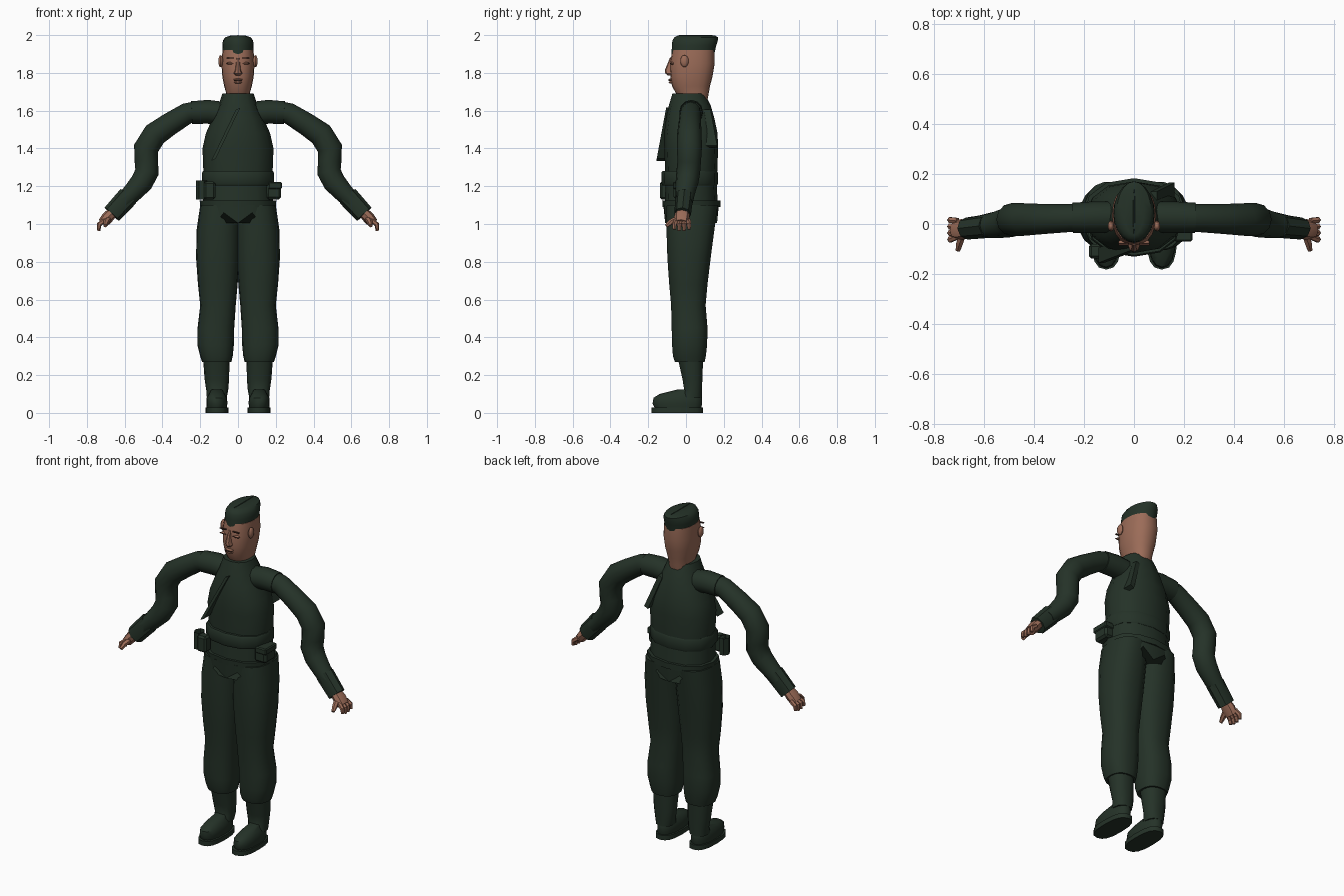
import bpy, bmesh, math
from mathutils import Vector, Matrix

if "Cube" in bpy.data.objects:
    bpy.data.objects.remove(bpy.data.objects["Cube"])


def material(name, rgb):
    m = bpy.data.materials.new(name)
    m.use_nodes = True
    m.diffuse_color = (*rgb, 1)
    m.node_tree.nodes["Principled BSDF"].inputs["Base Color"].default_value = (*rgb, 1)
    return m


GREEN = material("dark green cloth", (0.018, 0.032, 0.021))
SKIN = material("brown skin", (0.33, 0.15, 0.098))
DARK = material("dark brown", (0.05, 0.022, 0.015))


def finish(name, bm, mat, angle=40):
    bmesh.ops.recalc_face_normals(bm, faces=bm.faces)
    me = bpy.data.meshes.new(name)
    bm.to_mesh(me)
    bm.free()
    me.materials.append(mat)
    ob = bpy.data.objects.new(name, me)
    bpy.context.collection.objects.link(ob)
    bpy.ops.object.select_all(action="DESELECT")
    ob.select_set(True)
    bpy.context.view_layer.objects.active = ob
    bpy.ops.object.shade_smooth_by_angle(angle=math.radians(angle))
    return ob


def skin_rings(name, rings, mat, cap=True, angle=40):
    """Bridge equal rings of points into a closed skin."""
    bm = bmesh.new()
    vs = [[bm.verts.new(p) for p in r] for r in rings]
    n = len(vs[0])
    for a, b in zip(vs, vs[1:]):
        for i in range(n):
            j = (i + 1) % n
            bm.faces.new((a[i], a[j], b[j], b[i]))
    if cap:
        bm.faces.new(vs[0])
        bm.faces.new(vs[-1])
    return finish(name, bm, mat, angle)


def squircle(t, p):
    c, s = math.cos(t), math.sin(t)
    return (math.copysign(abs(c) ** (2 / p), c), math.copysign(abs(s) ** (2 / p), s))


def stack(name, rows, mat, sides=16, p=2.3, cap=True, angle=40):
    """Horizontal sections: z, x low, x high, y low, y high."""
    rings = []
    for z, x0, x1, y0, y1 in rows:
        ring = []
        for i in range(sides):
            u, v = squircle(math.tau * i / sides, p)
            ring.append(((x0 + x1) / 2 + u * (x1 - x0) / 2, (y0 + y1) / 2 + v * (y1 - y0) / 2, z))
        rings.append(ring)
    return skin_rings(name, rings, mat, cap, angle)


def body(name, rows, mat, **kw):
    """Centred sections: z, half width, front, back."""
    return stack(name, [(z, -r, r, a, b) for z, r, a, b in rows], mat, **kw)


def tube(name, pts, mat, sides=12, flat=1.0):
    """Round limb through points (x, y, z, radius)."""
    P = [Vector(q[:3]) for q in pts]
    rings = []
    for i, c in enumerate(P):
        t = (P[min(i + 1, len(P) - 1)] - P[max(i - 1, 0)]).normalized()
        side = Vector((0, 1, 0)) if abs(t.y) < 0.9 else Vector((1, 0, 0))
        u = t.cross(side).normalized()
        v = t.cross(u)
        r = pts[i][3]
        rings.append([c + r * (u * math.cos(a) + v * flat * math.sin(a))
                      for a in (math.tau * k / sides for k in range(sides))])
    return skin_rings(name, rings, mat)


def ball(name, loc, size, mat, seg=10):
    bm = bmesh.new()
    bmesh.ops.create_uvsphere(bm, u_segments=seg, v_segments=seg - 2, radius=1,
                              matrix=Matrix.Translation(loc) @ Matrix.Diagonal((*size, 1)))
    return finish(name, bm, mat)


def box(name, lo, hi, mat, bevel=0.0):
    lo, hi = Vector(lo), Vector(hi)
    bm = bmesh.new()
    bmesh.ops.create_cube(bm, size=1, matrix=Matrix.Translation((lo + hi) / 2)
                          @ Matrix.Diagonal((*(hi - lo), 1)))
    if bevel:
        bmesh.ops.bevel(bm, geom=bm.edges[:], offset=bevel, segments=1, affect="EDGES")
    return finish(name, bm, mat, 30)


# Head and face
body("head", [(1.60, .055, .0, .10), (1.65, .06, -.03, .112), (1.69, .062, -.052, .12),
              (1.73, .073, -.074, .127), (1.78, .083, -.083, .14), (1.85, .088, -.085, .152),
              (1.92, .082, -.072, .15)], SKIN, sides=20)
stack("nose", [(1.785, -.012, .012, -.095, -.06), (1.798, -.023, .023, -.11, -.06),
               (1.815, -.015, .015, -.112, -.06), (1.88, -.008, .008, -.085, -.06)], SKIN, sides=8)
ball("upper_lip", (0, -.08, 1.764), (.026, .014, .006), SKIN)
ball("lower_lip", (0, -.079, 1.75), (.022, .013, .007), SKIN)
box("mouth_line", (-.022, -.0925, 1.756), (.022, -.086, 1.759), DARK)
for s, side in ((1, "left"), (-1, "right")):
    ball(f"{side}_ear", (s * .092, -.008, 1.862), (.013, .022, .032), SKIN)
    ball(f"{side}_eye", (s * .042, -.073, 1.85), (.02, .011, .007), SKIN)
    for kind, z, h in (("eyelid_line", 1.849, .003), ("eyebrow", 1.876, .005)):
        xs = sorted((s * .022, s * .062))
        box(f"{side}_{kind}", (xs[0], -.085, z), (xs[1], -.076, z + h), DARK)

# Soft cap with a centre fold
body("cap", [(1.90, .08, -.076, .15), (1.945, .083, -.075, .16), (1.97, .08, -.072, .168),
             (1.988, .068, -.062, .17), (1.997, .04, -.045, .155)], GREEN, sides=20, p=2)
body("cap_fold", [(1.99, .008, -.06, .15), (2.0, .002, -.035, .14)], GREEN, sides=8)

# Jacket, belt and hem
body("jacket", [(1.27, .183, -.11, .165), (1.40, .188, -.115, .17), (1.48, .17, -.116, .167),
                (1.56, .135, -.105, .15), (1.63, .102, -.09, .13), (1.69, .083, -.072, .10)],
     GREEN, sides=12)
body("jacket_waist", [(1.11, .185, -.112, .168), (1.22, .182, -.108, .162)], GREEN, sides=12)
body("belt", [(1.205, .186, -.125, .165), (1.215, .191, -.131, .17), (1.27, .191, -.131, .17),
              (1.28, .186, -.125, .165)], GREEN, sides=12)
body("jacket_hem", [(1.09, .2, -.123, .182), (1.125, .203, -.126, .183)], GREEN, sides=12)

# Pointed folds under the hem
rings = []
for z, grow in ((1.1, 0), (1.06, 0)):
    ring = []
    for i in range(20):
        u, v = squircle(math.tau * i / 20, 2.4)
        drop = 0 if z > 1.08 else .055 * (i % 2)
        k = 1.0 - drop * 1.2
        ring.append((u * .2 * k, .027 + v * .147 * k, z - drop))
    rings.append(ring)
skin_rings("hem_folds", rings, GREEN, angle=20)


# Diagonal shoulder strap, one length in front and one behind
def strap(name, top, bottom, depth):
    bm = bmesh.new()
    w = Vector((.012, 0, .006))
    d = Vector((0, depth, 0))
    ends = [[Vector(e) + w, Vector(e) - w, Vector(e) - w + d, Vector(e) + w + d]
            for e in (top, bottom)]
    bm.free()
    skin_rings(name, ends, GREEN, angle=20)


strap("front_strap", (0, -.105, 1.61), (-.13, -.155, 1.34), .06)
strap("back_strap", (.08, .13, 1.60), (.15, .165, 1.41), -.06)

# Belt pouches, with an open loop beside the right one
box("left_pouch", (.15, -.065, 1.13), (.228, .035, 1.22), GREEN, .012)
box("left_pouch_flap", (.16, -.07, 1.185), (.233, .04, 1.222), GREEN, .006)
box("right_pouch", (-.18, -.138, 1.13), (-.12, -.08, 1.225), GREEN, .01)
stack("right_open_loop", [(1.13, -.222, -.165, -.125, -.055), (1.23, -.222, -.165, -.125, -.055)],
      GREEN, sides=6, p=2, cap=False)

# Limbs, built for each side
LEG = [(.27, .035, .19, -.06, .10), (.30, .028, .20, -.07, .106), (.36, .022, .215, -.075, .113),
       (.45, .02, .214, -.077, .115), (.57, .012, .20, -.08, .105), (.68, .002, .212, -.09, .115),
       (.82, -.008, .222, -.10, .132), (.97, -.012, .219, -.105, .152), (1.1, -.012, .2, -.105, .17)]
SHAFT = [(.08, .06, .165, -.03, .085), (.12, .052, .168, -.01, .085), (.18, .047, .177, -.02, .088),
         (.29, .045, .185, -.045, .092)]
ARM = [(.20, .025, 1.60, .054), (.27, .023, 1.585, .056), (.36, .02, 1.53, .06),
       (.44, .018, 1.475, .065), (.487, .018, 1.40, .066), (.485, .017, 1.33, .062),
       (.482, .012, 1.275, .063), (.51, .005, 1.22, .06), (.56, -.004, 1.165, .052),
       (.61, -.01, 1.115, .046)]


def flip(rows, s):
    return [(s * r[0], *r[1:]) for r in rows]


for s, side in ((1, "left"), (-1, "right")):
    legs = lambda rows: [(z, s * a, s * b, c, d) for z, a, b, c, d in rows]
    stack(f"{side}_trouser_leg", legs(LEG), GREEN, sides=18, p=2.4)
    stack(f"{side}_boot_shaft", legs(SHAFT), GREEN, sides=14)
    stack(f"{side}_boot_foot", legs([(.025, .06, .165, -.165, .08), (.05, .056, .168, -.177, .086),
                                     (.08, .058, .166, -.172, .085), (.1, .07, .155, -.14, .078),
                                     (.125, .085, .14, -.04, .06)]), GREEN, sides=16)
    stack(f"{side}_boot_sole", legs([(0, .05, .172, -.182, .09), (.028, .05, .172, -.182, .09)]),
          GREEN, sides=16, p=2.6)
    tube(f"{side}_shoulder", flip([(.08, .028, 1.585, .062), (.16, .027, 1.594, .063),
                                   (.245, .025, 1.59, .06)], s), GREEN)
    tube(f"{side}_sleeve", flip(ARM, s), GREEN)
    tube(f"{side}_cuff", flip([(.58, -.008, 1.148, .056), (.668, -.018, 1.052, .052)], s), GREEN, 8, .85)
    tube(f"{side}_palm", flip([(.65, -.018, 1.075, .026), (.69, -.022, 1.035, .032),
                               (.715, -.025, 1.005, .028)], s), SKIN, 8, 1.3)
    # Short curled fingers in a row, then the thumb
    for k in range(4):
        y = -.062 + k * .026
        dz = .008 * (k in (1, 2))
        tube(f"{side}_finger_{k + 1}", flip([(.705, y * .8, 1.02, .013), (.735, y, .998, .013),
                                             (.738, y, .972 - dz, .009)], s), SKIN, 6)
    tube(f"{side}_thumb", flip([(.685, -.04, 1.03, .016), (.698, -.08, 1.01, .015),
                                (.703, -.105, .99, .01)], s), SKIN, 6)
